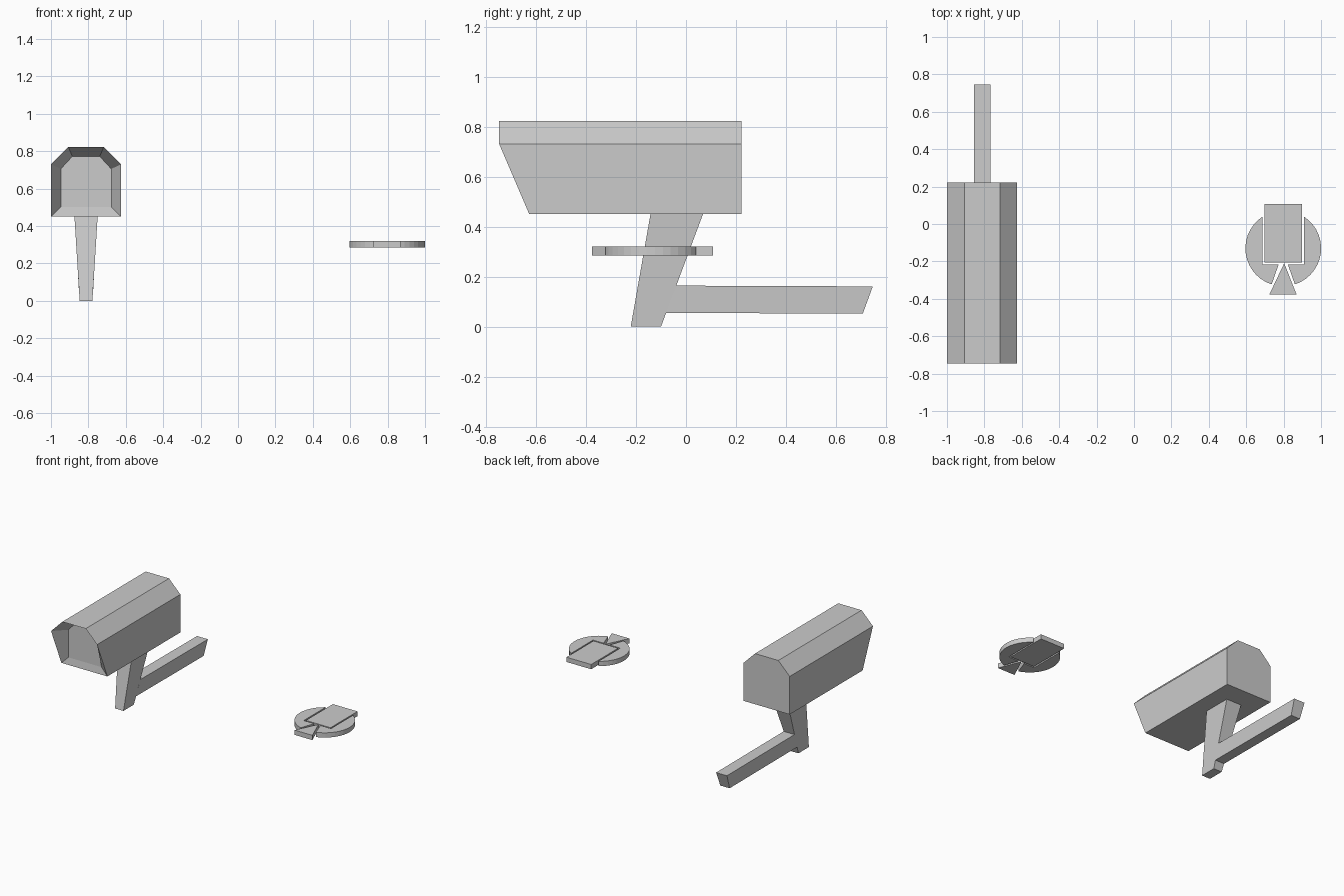
import bpy, bmesh, math

if "Cube" in bpy.data.objects:
    bpy.data.objects.remove(bpy.data.objects["Cube"])


def loft(name, rings):
    """Skin a list of equal-length point rings and cap both ends."""
    bm = bmesh.new()
    vr = [[bm.verts.new(p) for p in ring] for ring in rings]
    n = len(vr[0])
    for a, b in zip(vr, vr[1:]):
        for i in range(n):
            j = (i + 1) % n
            bm.faces.new((a[i], a[j], b[j], b[i]))
    bm.faces.new(vr[0][::-1])
    bm.faces.new(vr[-1])
    bmesh.ops.recalc_face_normals(bm, faces=bm.faces)
    me = bpy.data.meshes.new(name)
    bm.to_mesh(me)
    bm.free()
    ob = bpy.data.objects.new(name, me)
    bpy.context.collection.objects.link(ob)
    return ob


def plate(name, outline, z0=0.285, z1=0.32):
    return loft(name, [[(x, y, z) for x, y in outline] for z in (z0, z1)])


def mirrored(half, cx):
    """Complete a half profile (offset from centre, z) on both sides."""
    return [(cx - dx, z) for dx, z in half] + [(cx + dx, z) for dx, z in half[::-1]]


CX = -0.8125

# Housing: hooded shell with slanted mouth and recessed flat front
outer = mirrored([(0.1875, 0.45), (0.1875, 0.73), (0.095, 0.823)], CX)
inner = mirrored([(0.135, 0.502), (0.135, 0.705), (0.073, 0.772)], CX)
back = [(x, 0.222, z) for x, z in outer]
mouth = [(x, -0.747 + max(0, 0.73 - z) * 0.12 / 0.28, z) for x, z in outer]
recess = [(x, -0.62, z) for x, z in inner]
loft("camera_housing", [back, mouth, recess])

# Support post: leaning, tapered towards the bottom
post = [[(CX - w, y0, z), (CX + w, y0, z), (CX + w, y1, z), (CX - w, y1, z)]
        for z, y0, y1, w in ((0, -0.221, -0.10, 0.034), (0.45, -0.142, 0.068, 0.062))]
loft("support_post", post)

# Mounting arm: trapezoid section running backwards from the post
arm = [[(CX - 0.038, y - 0.04, z), (CX + 0.038, y - 0.04, z),
        (CX + 0.044, y, z + 0.109), (CX - 0.044, y, z + 0.109)]
       for y, z in ((-0.041, 0.055), (0.747, 0.052))]
loft("mounting_arm", arm)

# Flat emblem-like disc: two side segments around a plate and a wedge
DX, DY, R = 0.798, -0.13, 0.2025
a0, a1 = math.acos(0.111 / R), -math.acos(0.062 / R)
for side, label in ((1, "right"), (-1, "left")):
    arc = [(a0 + (a1 - a0) * i / 14) for i in range(15)]
    pts = [(R * math.cos(a), DY + R * math.sin(a)) for a in arc]
    pts += [(0.025, -0.217), (0.111, -0.217)]
    plate("disc_segment_" + label, [(DX + side * x, y) for x, y in pts])

plate("disc_centre_plate", [(0.698, -0.207), (0.899, -0.207), (0.899, 0.107), (0.698, 0.107)])
plate("disc_wedge", [(0.724, -0.376), (0.869, -0.376), (0.803, -0.21)])
